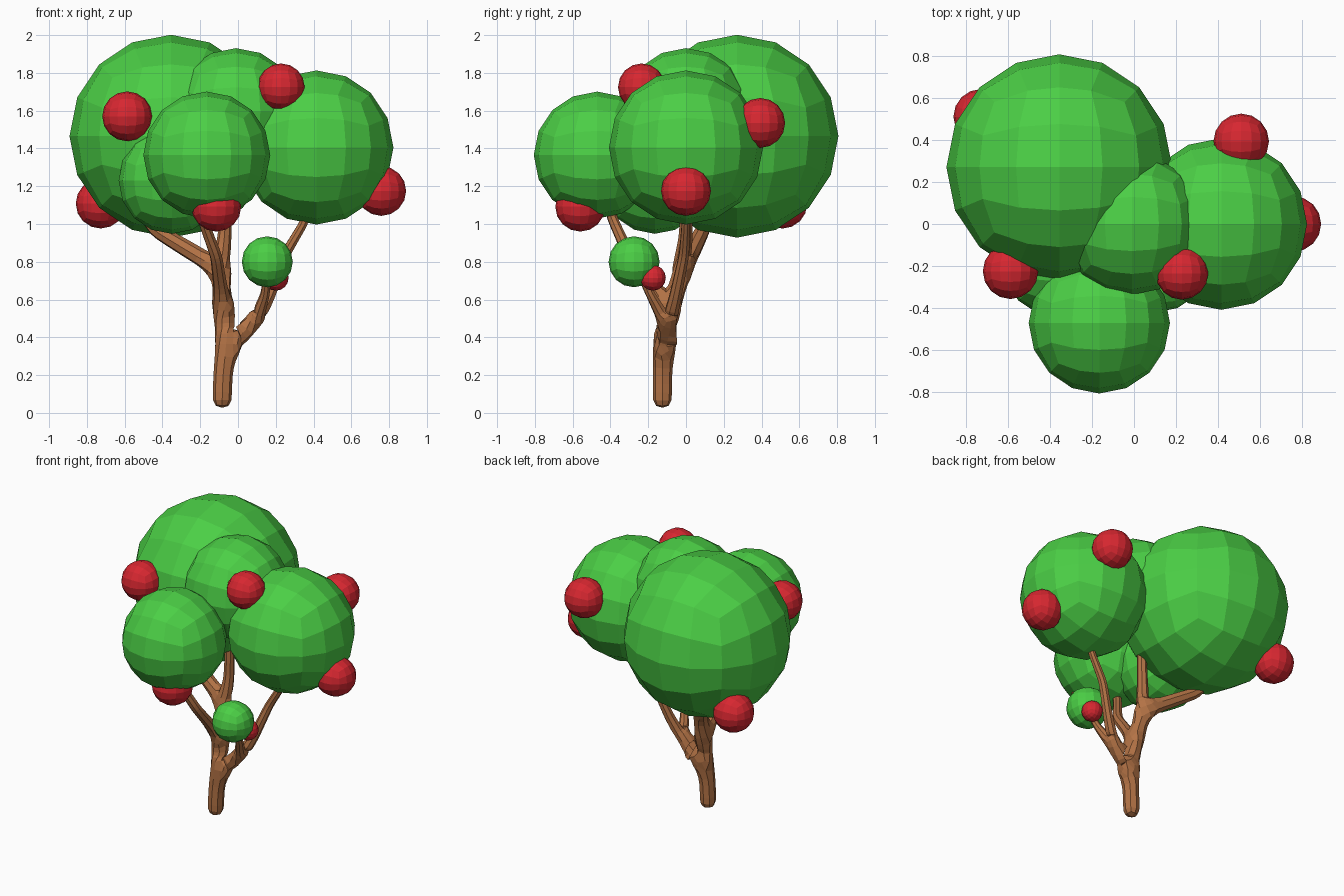
import bpy, bmesh
from math import tan, pi
from mathutils import Vector


def material(name, color):
    m = bpy.data.materials.new(name)
    m.diffuse_color = color
    return m


GREEN = material("leaf_green", (0.07, 0.62, 0.06, 1))
RED = material("fruit_red", (0.68, 0.02, 0.03, 1))
BROWN = material("bark_brown", (0.45, 0.17, 0.06, 1))


def quad_ball(name, center, radius, mat):
    """Flat-shaded sphere made from a cube with 4 x 4 quads per side."""
    bm = bmesh.new()
    bmesh.ops.create_cube(bm, size=2)
    bmesh.ops.subdivide_edges(bm, edges=bm.edges[:], cuts=3, use_grid_fill=True)
    for v in bm.verts:
        v.co = Vector([tan(c * pi / 4) for c in v.co]).normalized() * radius
    me = bpy.data.meshes.new(name)
    bm.to_mesh(me)
    bm.free()
    me.materials.append(mat)
    ob = bpy.data.objects.new(name, me)
    ob.location = center
    bpy.context.collection.objects.link(ob)


# Foliage clumps
for name, c, r in [
    ("large_foliage", (-0.355, 0.27, 1.465), 0.537),
    ("right_foliage", (0.415, 0.0, 1.405), 0.408),
    ("front_foliage", (-0.165, -0.47, 1.365), 0.336),
    ("top_foliage", (-0.01, 0.0, 1.595), 0.336),
    ("left_foliage", (-0.35, -0.165, 1.23), 0.282),
    ("small_foliage", (0.155, -0.275, 0.80), 0.135),
]:
    quad_ball(name, c, r, GREEN)

# Fruit
for i, (c, r) in enumerate([
    ((-0.587, -0.225, 1.57), 0.132),
    ((0.228, -0.235, 1.725), 0.125),
    ((-0.727, 0.51, 1.108), 0.132),
    ((0.758, 0.0, 1.175), 0.132),
    ((-0.115, -0.56, 1.092), 0.132),
    ((0.51, 0.393, 1.535), 0.132),
    ((0.20, -0.175, 0.715), 0.068),
]):
    quad_ball(f"fruit_{i + 1}", c, r, RED)

# Trunk and branches: a skinned skeleton of (x, y, z, radius, parent index)
bones = [
    (-0.085, -0.125, 0.02, 0.055, None),
    (-0.080, -0.125, 0.20, 0.055, 0),
    (-0.060, -0.115, 0.37, 0.062, 1),
    # central stem
    (-0.080, -0.080, 0.55, 0.055, 2),
    (-0.090, -0.020, 0.76, 0.050, 3),
    (-0.070, 0.000, 0.95, 0.038, 4),
    (-0.060, 0.000, 1.30, 0.030, 5),
    # branch to the large foliage
    (-0.240, 0.030, 0.85, 0.050, 4),
    (-0.440, 0.090, 0.97, 0.042, 7),
    (-0.500, 0.120, 1.08, 0.040, 8),
    # branch to the front foliage
    (-0.095, -0.180, 0.68, 0.040, 3),
    (-0.115, -0.300, 0.83, 0.035, 10),
    (-0.190, -0.390, 1.03, 0.030, 11),
    (-0.190, -0.420, 1.15, 0.030, 12),
    # branch to the right foliage
    (0.085, -0.095, 0.46, 0.045, 2),
    (0.165, -0.055, 0.62, 0.036, 14),
    (0.250, -0.010, 0.84, 0.030, 15),
    (0.345, 0.000, 1.00, 0.026, 16),
    (0.390, 0.000, 1.12, 0.024, 17),
    # twig to the small foliage
    (0.145, -0.190, 0.63, 0.026, 14),
    (0.155, -0.250, 0.76, 0.024, 19),
]
me = bpy.data.meshes.new("trunk_and_branches")
me.from_pydata([b[:3] for b in bones],
               [(b[4], i) for i, b in enumerate(bones) if b[4] is not None], [])
me.materials.append(BROWN)
trunk = bpy.data.objects.new("trunk_and_branches", me)
bpy.context.collection.objects.link(trunk)
skin = trunk.modifiers.new("Skin", 'SKIN')
skin.use_smooth_shade = False
for sv, b in zip(me.skin_vertices[0].data, bones):
    sv.radius = (b[3], b[3])
me.skin_vertices[0].data[0].use_root = True
sub = trunk.modifiers.new("Subdivision", 'SUBSURF')
sub.levels = sub.render_levels = 1
